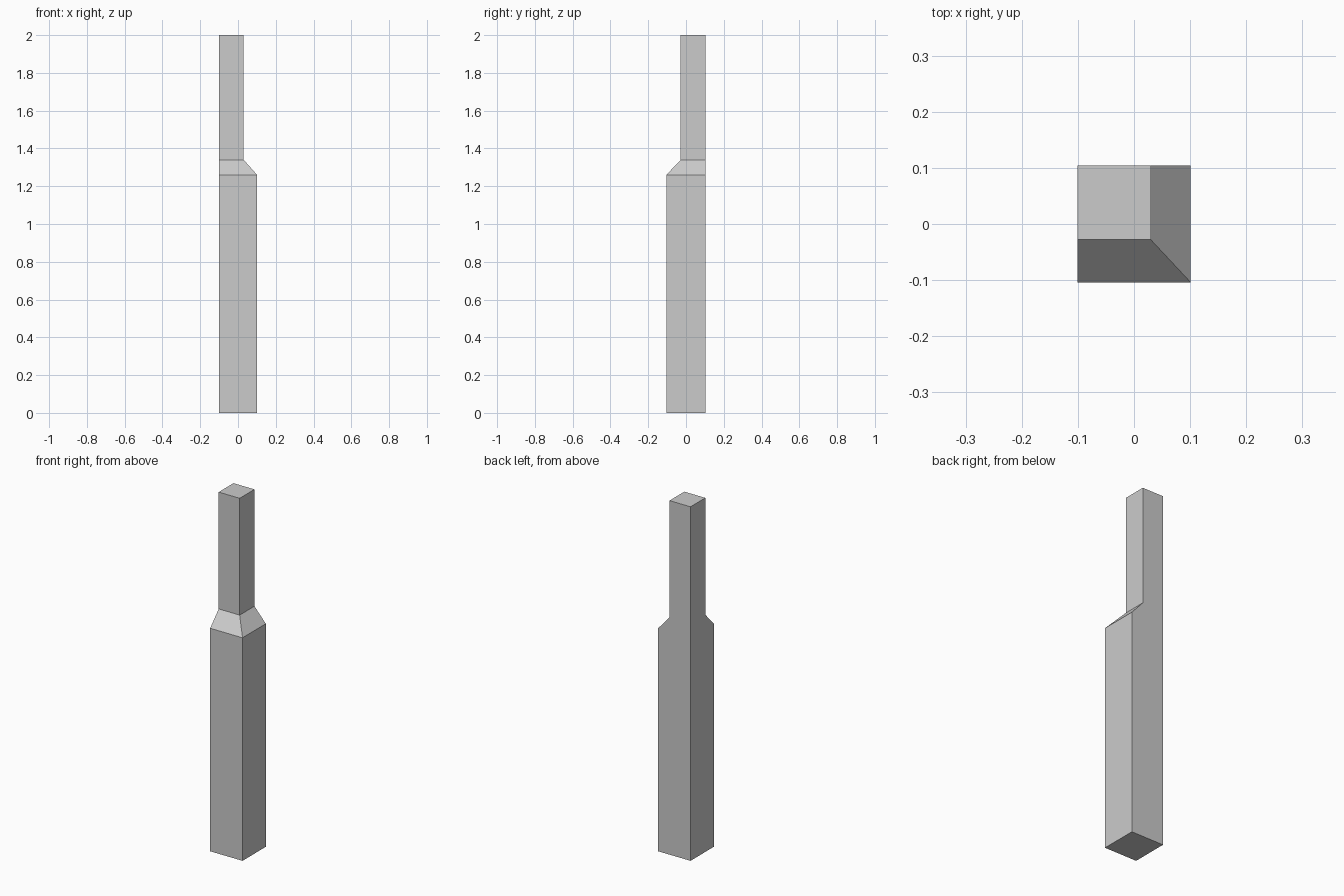
import bpy, bmesh

if "Cube" in bpy.data.objects:
    bpy.data.objects.remove(bpy.data.objects["Cube"])

# Square post that steps in on its front and right sides; back and left stay flush
X, Y = 0.101, 0.104
WIDE = (X, -Y)
NARROW = (0.03, -0.028)
SECTIONS = [(0.0, WIDE), (1.26, WIDE), (1.34, NARROW), (2.0, NARROW)]

bm = bmesh.new()
rings = []
for z, (right, front) in SECTIONS:
    corners = [(-X, front), (right, front), (right, Y), (-X, Y)]
    rings.append([bm.verts.new((x, y, z)) for x, y in corners])

# Side walls between neighbouring sections
for low, high in zip(rings, rings[1:]):
    for i in range(4):
        j = (i + 1) % 4
        bm.faces.new((low[i], low[j], high[j], high[i]))

# End caps
bm.faces.new(rings[0][::-1])
bm.faces.new(rings[-1])
bmesh.ops.recalc_face_normals(bm, faces=bm.faces)

mesh = bpy.data.meshes.new("stepped_post")
bm.to_mesh(mesh)
bm.free()
post = bpy.data.objects.new("stepped_post", mesh)
bpy.context.collection.objects.link(post)
